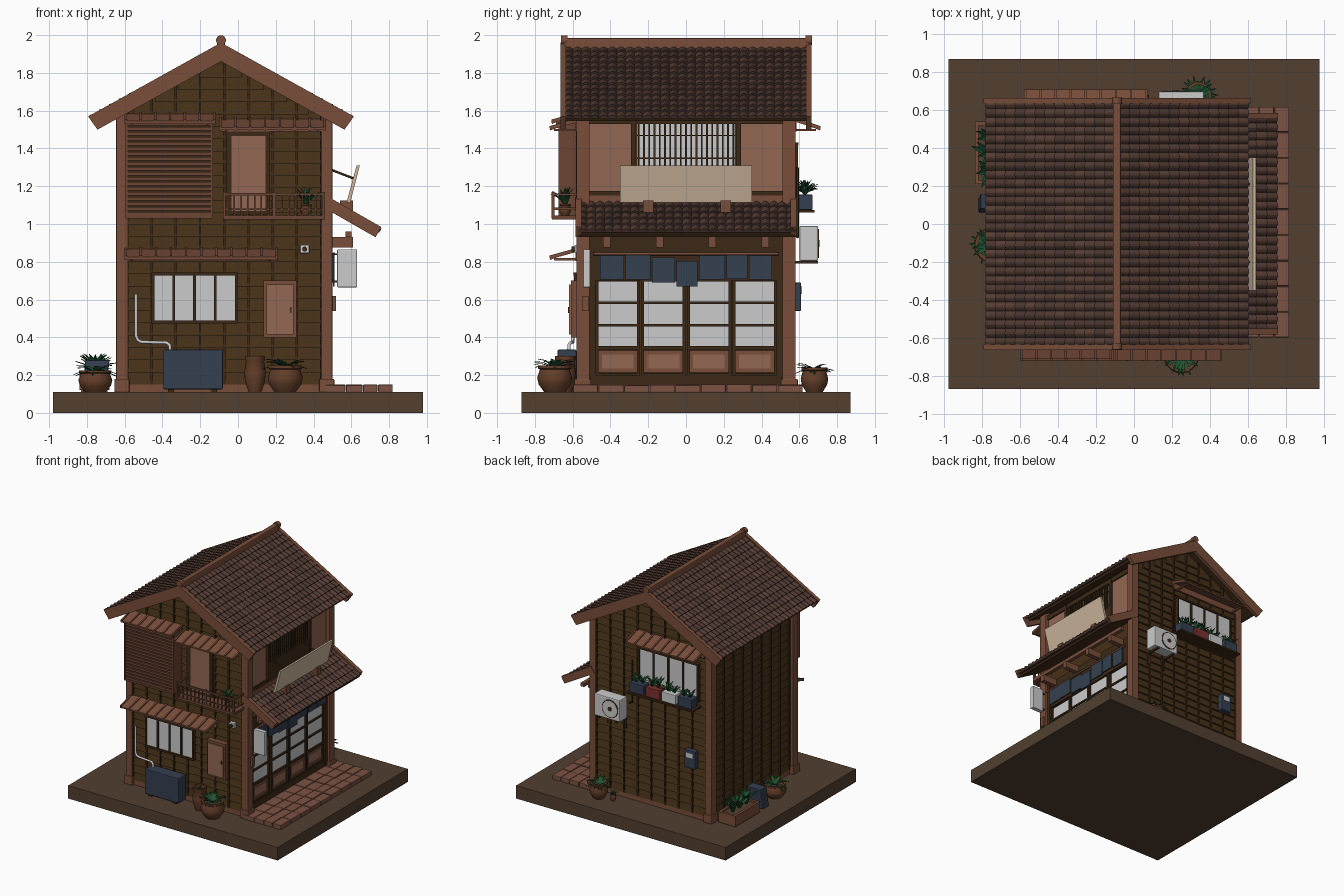
import bpy, bmesh, math, random
from mathutils import Vector, Matrix

if "Cube" in bpy.data.objects:
    bpy.data.objects.remove(bpy.data.objects["Cube"])
random.seed(4)

def mat(name, *c):
    m = bpy.data.materials.new(name)
    m.diffuse_color = (*c, 1)
    m.use_nodes = True
    m.node_tree.nodes["Principled BSDF"].inputs["Base Color"].default_value = m.diffuse_color
    return m

SOIL = mat("earth", .085, .05, .03)
WALL = mat("dark_boards", .062, .03, .009)
DARK = mat("dark_frame", .045, .022, .008)
TRIM = mat("red_wood", .19, .075, .042)
SLAT = mat("slat_wood", .15, .06, .033)
PANEL = mat("pale_panel", .29, .135, .085)
TILES = [mat("tile_%d" % i, *c) for i, c in enumerate([(.065, .034, .026), (.078, .04, .03), (.092, .045, .032)])]
WHITE = mat("white", .62, .62, .62)
CREAM = mat("cream", .62, .48, .34)
BLUE = mat("indigo", .035, .05, .08)
STONE = mat("paving", .2, .085, .055)
CLAY = mat("clay", .13, .05, .022)
LEAF = mat("leaf", .015, .085, .03)
RED = mat("red_planter", .2, .03, .03)

def prism(bm, pts, vec, mi=0):
    a = [bm.verts.new(p) for p in pts]
    b = [bm.verts.new(Vector(p) + Vector(vec)) for p in pts]
    n = len(a)
    fs = [bm.faces.new(a), bm.faces.new(b[::-1])]
    fs += [bm.faces.new((a[i], b[i], b[(i + 1) % n], a[(i + 1) % n])) for i in range(n)]
    for f in fs:
        f.material_index = mi

def box(bm, x0, x1, y0, y1, z0, z1):
    prism(bm, [(x0, y0, z0), (x1, y0, z0), (x1, y1, z0), (x0, y1, z0)], (0, 0, z1 - z0))

def finish(name, bm, *mats, smooth=False, bevel=0):
    bmesh.ops.recalc_face_normals(bm, faces=bm.faces)
    me = bpy.data.meshes.new(name)
    bm.to_mesh(me)
    bm.free()
    for m in mats:
        me.materials.append(m)
    if smooth:
        me.shade_smooth()
        me.set_sharp_from_angle(angle=math.radians(40))
    ob = bpy.data.objects.new(name, me)
    bpy.context.collection.objects.link(ob)
    if bevel:
        b = ob.modifiers.new("bevel", 'BEVEL')
        b.width, b.segments = bevel, 2
    return ob

def boxes(name, m, *bs, **kw):
    bm = bmesh.new()
    for b in bs:
        box(bm, *b)
    return finish(name, bm, m, **kw)

def lathe(name, m, x, y, prof, n=20):
    bm = bmesh.new()
    vs = [bm.verts.new((x + r, y, z)) for r, z in prof]
    es = [bm.edges.new(p) for p in zip(vs, vs[1:])]
    bmesh.ops.spin(bm, geom=vs + es, cent=(x, y, 0), axis=(0, 0, 1), angle=2 * math.pi, steps=n)
    bmesh.ops.remove_doubles(bm, verts=bm.verts, dist=.0005)
    return finish(name, bm, m, smooth=True)

def pot(name, x, y, r, h, z=.11, m=CLAY):
    lathe(name, m, x, y, [(0, z), (r * .6, z), (r * .92, z + h * .3), (r, z + h * .55), (r * .85, z + h * .85),
          (r * .95, z + h * .9), (r * .95, z + h), (r * .75, z + h), (r * .75, z + h * .85), (0, z + h * .85)])

def plant(name, x, y, z, length, n=16, up=(.3, 1.2)):
    bm = bmesh.new()
    for i in range(n):
        a, e = i * 2.4, random.uniform(*up)
        p, side, rows = Vector((x, y, z)), Vector((-math.sin(a), math.cos(a), 0)), []
        for w in (.06, .12, .1, .004):
            rows.append([bm.verts.new(p + side * w * length * s + Vector((0, 0, abs(s) * .03 * length))) for s in (-1, 0, 1)])
            p = p + Vector((math.cos(a) * math.cos(e), math.sin(a) * math.cos(e), math.sin(e))) * length / 3
            e -= .35
        for q, r in zip(rows, rows[1:]):
            for k in (0, 1):
                bm.faces.new((q[k], q[k + 1], r[k + 1], r[k]))
    finish(name, bm, LEAF)

def tube(name, m, pts, r):
    cu = bpy.data.curves.new(name, 'CURVE')
    cu.dimensions, cu.bevel_depth, cu.bevel_resolution, cu.use_fill_caps = '3D', r, 2, True
    s = cu.splines.new('POLY')
    s.points.add(len(pts) - 1)
    for q, p in zip(s.points, pts):
        q.co = (*p, 1)
    cu.materials.append(m)
    bpy.context.collection.objects.link(bpy.data.objects.new(name, cu))

def disc(name, m, c, r, d, axis='Y', n=24):
    bm = bmesh.new()
    rot = Matrix.Rotation(math.pi / 2, 4, 'X' if axis == 'Y' else 'Y')
    bmesh.ops.create_cone(bm, cap_ends=True, segments=n, radius1=r, radius2=r, depth=d, matrix=Matrix.Translation(c) @ rot)
    finish(name, bm, m, smooth=True)

# Ground slab and paving stones
boxes("ground_slab", SOIL, (-.98, .98, -.87, .87, 0, .11))
xs = [.46, .57, .66, .74, .82]
boxes("paving_stones", STONE, *[(a + .002, b - .002, -.6 + k * .1355 + .002, -.6 + (k + 1) * .1355 - .002, .11, .148 + random.uniform(-.003, .003))
      for a, b in zip(xs, xs[1:]) for k in range(9)], bevel=.004)

# House core and plinth
CX, K = -.09, .55
roofz = lambda x, top: top - K * abs(x - CX)
bm = bmesh.new()
prism(bm, [(-.6, -.55, .11), (.445, -.55, .11), (.445, -.55, roofz(.445, 1.9)), (CX, -.55, 1.9), (-.6, -.55, roofz(-.6, 1.9))], (0, 1.1, 0))
finish("house_core", bm, WALL)
boxes("plinth", TRIM, (-.615, .47, -.567, .567, .11, .15))

# Lapped boards and battens on the front, back and left walls
bm = bmesh.new()
for k in range(27):
    z0, z1 = .15 + k * .065, .215 + k * .065
    d = (1.9 - z1) / K
    if d > .03:
        x0, x1 = max(-.6, CX - d), min(.46, CX + d)
        for s in (-1, 1):
            prism(bm, [(x0, s * .548, z0), (x0, s * .57, z0), (x0, s * .556, z1), (x0, s * .548, z1)], (x1 - x0, 0, 0))
    if z1 < 1.62:
        prism(bm, [(-.598, -.55, z0), (-.62, -.55, z0), (-.606, -.55, z1), (-.598, -.55, z1)], (0, 1.1, 0))
finish("wall_boards", bm, WALL)
bat = []
for k in range(9):
    x = -.585 + k * .128
    for s in (-1, 1):
        bat.append((x - .006, x + .006, s * .56 - .014, s * .56 + .014, .15, roofz(x, 1.89)))
    y = -.5 + k * .125
    bat.append((-.624, -.6, y - .006, y + .006, .15, 1.58))
boxes("wall_battens", DARK, *bat)

# Corner posts with footings
boxes("corner_posts", TRIM, *[(x0, x1, s * .545 - .035, s * .545 + .035, .11, 1.6) for x0, x1 in ((-.645, -.585), (.44, .5)) for s in (-1, 1)], bevel=.004)
boxes("post_footings", TRIM, *[(x - .04, x + .04, s * .547 - .045, s * .547 + .045, .11, .18) for x in (-.615, .47) for s in (-1, 1)], bevel=.006)

# Tiled roofs
def tiles(name, o, ang, sx, y0, y1, length, rows, cols):
    c, s = math.cos(ang), math.sin(ang)
    V, N, L, W = Vector((sx * c, 0, -s)), Vector((sx * s, 0, c)), length / rows, (y1 - y0) / cols
    bm = bmesh.new()
    for r in range(rows):
        for k in range(cols):
            prof = [(i / 5, .013 * math.sin(math.pi * i / 5)) for i in range(6)] + [(1, -.012), (0, -.012)]
            pts = [Vector(o) + Vector((0, y0 + (k + u) * W, 0)) + V * r * L + N * w for u, w in prof]
            prism(bm, pts, V * L * 1.08 + N * .012, random.choice((0, 0, 1, 1, 2)))
    finish(name, bm, *TILES)

ang, HYP = math.atan(K), .69 * math.hypot(1, K)
for sx, nm in ((1, "right"), (-1, "left")):
    c, s = math.cos(ang), math.sin(ang)
    tiles("roof_tiles_" + nm, (CX, 0, 1.932), ang, sx, -.645, .655, HYP - .01, 13, 28)
    P = lambda v, n, y: (CX + sx * (v * c + n * s), y, 1.945 - v * s + n * c)
    bm = bmesh.new()
    prism(bm, [P(.0, -.035, -.64), P(HYP - .02, -.035, -.64), P(HYP - .02, -.015, -.64), P(0, -.015, -.64)], (0, 1.28, 0))
    finish("roof_deck_" + nm, bm, DARK)
    bm = bmesh.new()
    for y in (-.665, .635):
        prism(bm, [(CX, y, 1.86), P(HYP, -.075, y), P(HYP + .01, .01, y), (CX, y, 1.96)], (0, .03, 0))
    finish("barge_boards_" + nm, bm, TRIM)
boxes("ridge_beam", TRIM, (CX - .022, CX + .022, -.65, .655, 1.925, 1.985), bevel=.008)
for y in (-.645, .65):
    disc("ridge_end_cap", TRIM, (CX, y, 1.973), .026, .035)

# Shop canopy on the right side
A2 = math.atan2(.16, .28)
tiles("canopy_tiles", (.465, 0, 1.115), A2, 1, -.57, .58, .32, 5, 25)
def canopy_strip(name, m, y0, y1, n0, n1, v0=0, v1=.32):
    c, s = math.cos(A2), math.sin(A2)
    bm = bmesh.new()
    prism(bm, [(.465 + v * c + n * s, y0, 1.115 - v * s + n * c) for v, n in ((v0, n0), (v1, n0), (v1, n1), (v0, n1))], (0, y1 - y0, 0))
    finish(name, bm, m)
canopy_strip("canopy_deck", DARK, -.57, .58, -.03, -.01)
for y in (-.572, .565):
    canopy_strip("canopy_edge_cap", TRIM, y - .012, y + .02, -.03, .032)
boxes("canopy_brackets", TRIM, *[(.45, .61, y - .02, y + .02, .875, .93) for y in (-.42, -.14, .14, .42)])
boxes("canopy_beams", TRIM, (.45, .485, -.52, .52, 1.09, 1.15), (.57, .6, -.55, .55, .93, .96))

# Tilted signboard with props
bm = bmesh.new()
prism(bm, [(.575, -.35, 1.115), (.595, -.35, 1.115), (.645, -.35, 1.31), (.628, -.35, 1.31)], (0, .7, 0))
finish("signboard", bm, CREAM)
boxes("sign_feet", TRIM, *[(.54, .61, y - .028, y + .028, 1.06, 1.125) for y in (-.2, .21)])
for y in (-.2, .21):
    tube("sign_prop", DARK, [(.46, y, 1.3), (.615, y, 1.24)], .006)

# Shop front: frame, sliding doors, panes and lower panels
boxes("shop_frame", DARK, (.44, .48, -.51, .51, .15, .2), (.44, .48, -.51, .51, .7, .93), *[(.44, .482, y - .015, y + .015, .15, .93) for y in (-.495, .495)])
bars, panes, low, mould = [], [], [], []
for k in range(4):
    y0 = -.475 + k * .2415
    y1, xo = y0 + .228, .478 if k in (1, 2) else .47
    bars += [(.445, xo, y, y + .016, .18, .72) for y in (y0 - .004, y1 - .012)]
    bars += [(.445, xo, y0, y1, z, z + h) for z, h in ((.18, .03), (.335, .02), (.457, .014), (.577, .014), (.695, .02))]
    panes.append((.445, xo - .012, y0, y1, .35, .7))
    low.append((.445, xo - .004, y0 + .03, y1 - .03, .235, .31))
    mould.append((.445, xo - .01, y0 + .01, y1 - .01, .215, .33))
boxes("door_bars", DARK, *bars)
boxes("door_panes", WHITE, *panes)
boxes("door_lower_panels", PANEL, *low)
boxes("door_panel_mouldings", TRIM, *mould)

# Cloth curtain on a rod
ys = [-.46, -.325, -.185, -.055, .065, .21, .33, .46]
boxes("curtain_cloths", BLUE, *[(.5 + i % 2 * .004, .508 + i % 2 * .004, a + .004, b - .004, .705 + dz, .838 + dz)
      for i, (a, b, dz) in enumerate(zip(ys, ys[1:], (0, 0, -.015, -.035, 0, .005, 0)))])
tube("curtain_rod", TRIM, [(.507, -.49, .842), (.507, .49, .842)], .008)

# Upper storey of the shop side
boxes("upper_side_panels", PANEL, (.44, .468, -.52, -.29, 1.17, 1.53), (.44, .468, .29, .52, 1.17, 1.53))
boxes("upper_frame", DARK, (.44, .48, -.52, .52, 1.145, 1.175), (.44, .48, -.52, .52, 1.53, 1.57),
      *[(.44, .485, y - .012, y + .012, 1.15, 1.56) for y in (-.525, -.28, .28, .525)], (.44, .48, -.28, .28, 1.16, 1.31))
boxes("upper_window_pane", WHITE, (.44, .455, -.26, .26, 1.3, 1.53))
boxes("window_grille", DARK, *[(.462, .476, y - .005, y + .005, 1.3, 1.53) for y in [-.25 + i * .0278 for i in range(19)]],
      (.46, .47, -.26, .26, 1.345, 1.352), (.46, .47, -.26, .26, 1.465, 1.472))

# Hanging sign, its arms and a letter slot
boxes("hanging_sign", WHITE, (.525, .63, -.545, -.508, .665, .865), bevel=.004)
boxes("hanging_sign_arms", DARK, (.49, .56, -.53, -.52, .835, .845), (.49, .53, -.53, -.52, .69, .7))
boxes("post_box", TRIM, (.495, .52, -.55, -.515, .54, .62))

# Small plank awnings
def awning(name, x0, x1, s, out, zi, zo):
    bm = bmesh.new()
    yi, yo = s * .56, s * out
    n = max(4, round((x1 - x0) / .085))
    prism(bm, [(x0, yi, zi - .012), (x0, yo, zo - .012), (x0, yo, zo), (x0, yi, zi)], (x1 - x0, 0, 0))
    for i in range(n + 1):
        x = x0 + (x1 - x0 - .012) * i / n
        prism(bm, [(x, yi, zi - .002), (x, yo, zo - .015), (x, yo * 1.004, zo + .008), (x, yi, zi + .008)], (.012, 0, 0))
    box(bm, x0, x1, min(s * .57, s * .585), max(s * .57, s * .585), zo - .02, zi - .01)
    for x in (x0 + .03, x1 - .05):
        box(bm, x, x + .015, min(yi, yo * .97), max(yi, yo * .97), zo - .018, zo - .006)
    finish(name, bm, TRIM)
awning("awning_shutter_box", -.6, -.12, -1, .71, 1.585, 1.545)
awning("awning_balcony", -.1, .465, -1, .72, 1.555, 1.51)
awning("awning_front_window", -.6, .21, -1, .72, .87, .825)
awning("awning_back_window", -.58, .07, 1, .71, 1.56, 1.51)

# Louvred shutter box
boxes("shutter_box", DARK, (-.585, -.145, -.655, -.55, 1.045, 1.545))
boxes("shutter_slats", SLAT, *[(-.592, -.138, -.67, -.56, 1.045 + i * .0265, 1.063 + i * .0265) for i in range(19)])
boxes("shutter_frame", SLAT, *[(x, x + .012, -.675, -.56, 1.035, 1.55) for x in (-.595, -.145)], (-.595, -.133, -.675, -.56, 1.03, 1.045))

# Balcony with door and railing
boxes("balcony_door_frame", DARK, (-.06, .17, -.582, -.55, 1.05, 1.49))
boxes("balcony_door", PANEL, (-.035, .145, -.588, -.55, 1.07, 1.465))
rail = [(-.08, .46, -.71, -.56, 1.025, 1.045), (-.08, .46, -.71, -.695, 1.15, 1.163), (-.08, .46, -.708, -.698, 1.075, 1.083)]
rail += [(x, x + .008, -.707, -.699, 1.04, 1.155) for x in [-.06 + i * .036 for i in range(15)]]
rail += [(x, x + .014, -.71, -.56, z, z + .012) for x in (-.08, .446) for z in (1.15, 1.075)]
rail += [(x, x + .014, -.712, -.695, 1.03, 1.17) for x in (-.08, .183, .446)]
boxes("balcony_railing", SLAT, *rail)
pot("balcony_pot", .36, -.64, .032, .06, 1.045)
plant("balcony_plant", .36, -.64, 1.09, .11, 14, (1.0, 1.7))

# Front window, hatch, lamp, heater and pipe
def window(name, x0, x1, z0, z1, s):
    f = lambda a, b: sorted((s * a, s * b))
    boxes(name + "_panes", WHITE, (x0, x1, *f(.55, .583), z0, z1))
    fr = [(x0 - .01, x1 + .01, *f(.55, .595), z, z + .015) for z in (z0 - .012, z1 - .003)]
    fr += [(x - .007, x + .007, *f(.55, .593), z0, z1) for x in [x0 + (x1 - x0) * i / 4 for i in range(5)]]
    boxes(name + "_frame", DARK, *fr)
window("front_window", -.45, -.01, .485, .73, -1)
window("back_window", -.52, .03, 1.12, 1.42, 1)
boxes("hatch_frame", TRIM, (.135, .31, -.61, -.55, .4, .7))
boxes("hatch_door", PANEL, (.15, .295, -.62, -.56, .415, .68))
boxes("hatch_knob", DARK, (.275, .283, -.625, -.6, .53, .56))
boxes("lamp_plate", WHITE, (.328, .378, -.59, -.55, .845, .89), bevel=.006)
disc("lamp_bulb", DARK, (.353, -.595, .867), .013, .02)
boxes("heater_unit", BLUE, (-.395, -.08, -.68, -.58, .125, .335), bevel=.006)
boxes("heater_feet", DARK, (-.37, -.34, -.67, -.59, .11, .13), (-.14, -.11, -.67, -.59, .11, .13))
tube("heater_pipe", WHITE, [(-.54, -.6, .63), (-.54, -.6, .41), (-.53, -.6, .385), (-.51, -.6, .375), (-.38, -.61, .372), (-.362, -.62, .36), (-.36, -.62, .33)], .009)

# Back wall: cooling unit, flower boxes, meter
boxes("cooler_unit", WHITE, (.13, .37, .6, .7, .805, .99), bevel=.008)
disc("cooler_fan_rim", DARK, (.22, .7, .897), .076, .006)
disc("cooler_fan", WHITE, (.22, .702, .897), .068, .006)
disc("cooler_hub", DARK, (.22, .705, .897), .018, .006)
boxes("cooler_brackets", DARK, *[(x, x + .015, .55, .7, .79, .805) for x in (.16, .32)], *[(x, x + .015, .56, .575, .7, .8) for x in (.16, .32)])
tube("cooler_pipe", DARK, [(.12, .59, .93), (.09, .59, .95), (.09, .59, 1.3)], .007)
boxes("flower_shelf", DARK, (-.54, .08, .56, .68, 1.06, 1.075))
for i, m in enumerate((BLUE, WHITE, RED, BLUE)):
    x = -.52 + i * .15
    boxes("flower_box", m, (x, x + .13, .59, .67, 1.075, 1.155), bevel=.004)
    for dx in (.035, .095):
        plant("flower_box_plant", x + dx, .63, 1.15, random.uniform(.07, .11), 9, (.7, 1.5))
boxes("meter_box", BLUE, (-.51, -.41, .56, .61, .54, .69), bevel=.006)
boxes("meter_face", WHITE, (-.49, -.43, .6, .613, .63, .67))

# Pots and plants around the base
pot("front_bowl", .25, -.695, .093, .14)
plant("front_bowl_plant", .25, -.695, .225, .12, 18, (.25, .9))
pot("front_vase", .09, -.64, .057, .19)
plant("front_vase_plant", .09, -.64, .27, .05, 8)
pot("left_bowl", -.755, -.11, .09, .115)
plant("left_bowl_plant", -.755, -.11, .2, .12, 18, (.25, .9))
pot("back_bowl", .34, .68, .073, .13)
plant("back_bowl_plant", .34, .68, .21, .11, 18, (.25, .9))
pot("back_small_pot", .22, .66, .025, .055)
plant("back_small_plant", .22, .66, .155, .05, 8, (.7, 1.4))
boxes("wood_planter", TRIM, (-.84, -.82, .21, .54, .12, .21), (-.7, -.68, .21, .54, .12, .21), (-.82, -.7, .21, .23, .12, .21),
      (-.82, -.7, .52, .54, .12, .21), *[(-.83, -.69, y, y + .03, .11, .125) for y in (.24, .48)])
boxes("planter_soil", SOIL, (-.825, -.695, .22, .53, .12, .195))
for y in (.28, .37, .46):
    plant("planter_plant", -.76, y, .19, .14, 12, (.8, 1.5))
bm = bmesh.new()
prism(bm, [(-.82, .06, .11), (-.7, .06, .11), (-.68, .08, .28), (-.81, .08, .28)], (0, .08, 0))
finish("blue_crate", bm, BLUE, bevel=.006)
